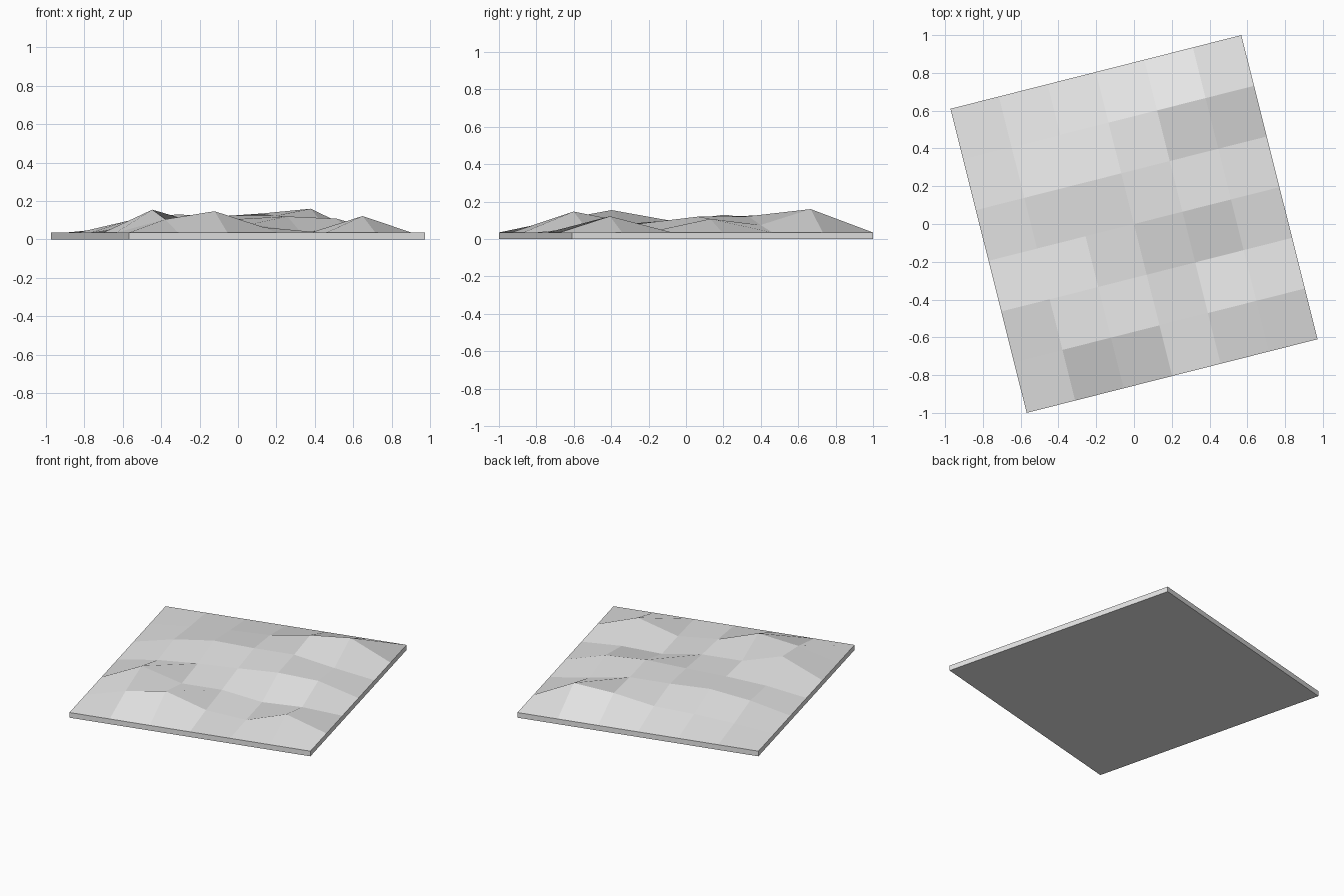
import bpy
import bmesh
from mathutils import Vector

default = bpy.data.objects.get("Cube")
if default:
    bpy.data.objects.remove(default, do_unlink=True)

# Single neutral material
grey = bpy.data.materials.new("light_grey")
grey.use_nodes = True
colour = (0.8, 0.8, 0.8, 1)
grey.diffuse_color = colour
grey.node_tree.nodes["Principled BSDF"].inputs["Base Color"].default_value = colour

# Turned square tile: cell steps along its two sides, flat rim height
CELLS = 6
RIM = 0.035
step_u = Vector((0.2567, 0.065, 0))
step_v = Vector((-0.0673, 0.2683, 0))

# Heights of the inner grid points, front row first
hills = [
    (0.105, 0.147, 0.063, 0.04, 0.122),
    (0.155, 0.08, 0.08, 0.04, 0.05),
    (0.075, 0.095, 0.106, 0.12, 0.108),
    (0.095, 0.13, 0.122, 0.122, 0.075),
    (0.06, 0.08, 0.09, 0.135, 0.16),
]


def height(i, j):
    inner = 0 < i < CELLS and 0 < j < CELLS
    return hills[j - 1][i - 1] if inner else RIM


# Faceted hilly top
bm = bmesh.new()
grid = []
for j in range(CELLS + 1):
    row = []
    for i in range(CELLS + 1):
        point = step_u * (i - CELLS / 2) + step_v * (j - CELLS / 2)
        point.z = height(i, j)
        row.append(bm.verts.new(point))
    grid.append(row)
for j in range(CELLS):
    for i in range(CELLS):
        bm.faces.new((grid[j][i], grid[j][i + 1],
                      grid[j + 1][i + 1], grid[j + 1][i]))

# Straight side walls and flat underside
rim_edges = [e for e in bm.edges if e.is_boundary]
skirt = bmesh.ops.extrude_edge_only(bm, edges=rim_edges)["geom"]
for item in skirt:
    if isinstance(item, bmesh.types.BMVert):
        item.co.z = 0
bottom_edges = [e for e in bm.edges if e.is_boundary]
bmesh.ops.contextual_create(bm, geom=bottom_edges)
bmesh.ops.recalc_face_normals(bm, faces=bm.faces)

mesh = bpy.data.meshes.new("terrain_tile")
bm.to_mesh(mesh)
bm.free()
mesh.materials.append(grey)
tile = bpy.data.objects.new("terrain_tile", mesh)
bpy.context.collection.objects.link(tile)
